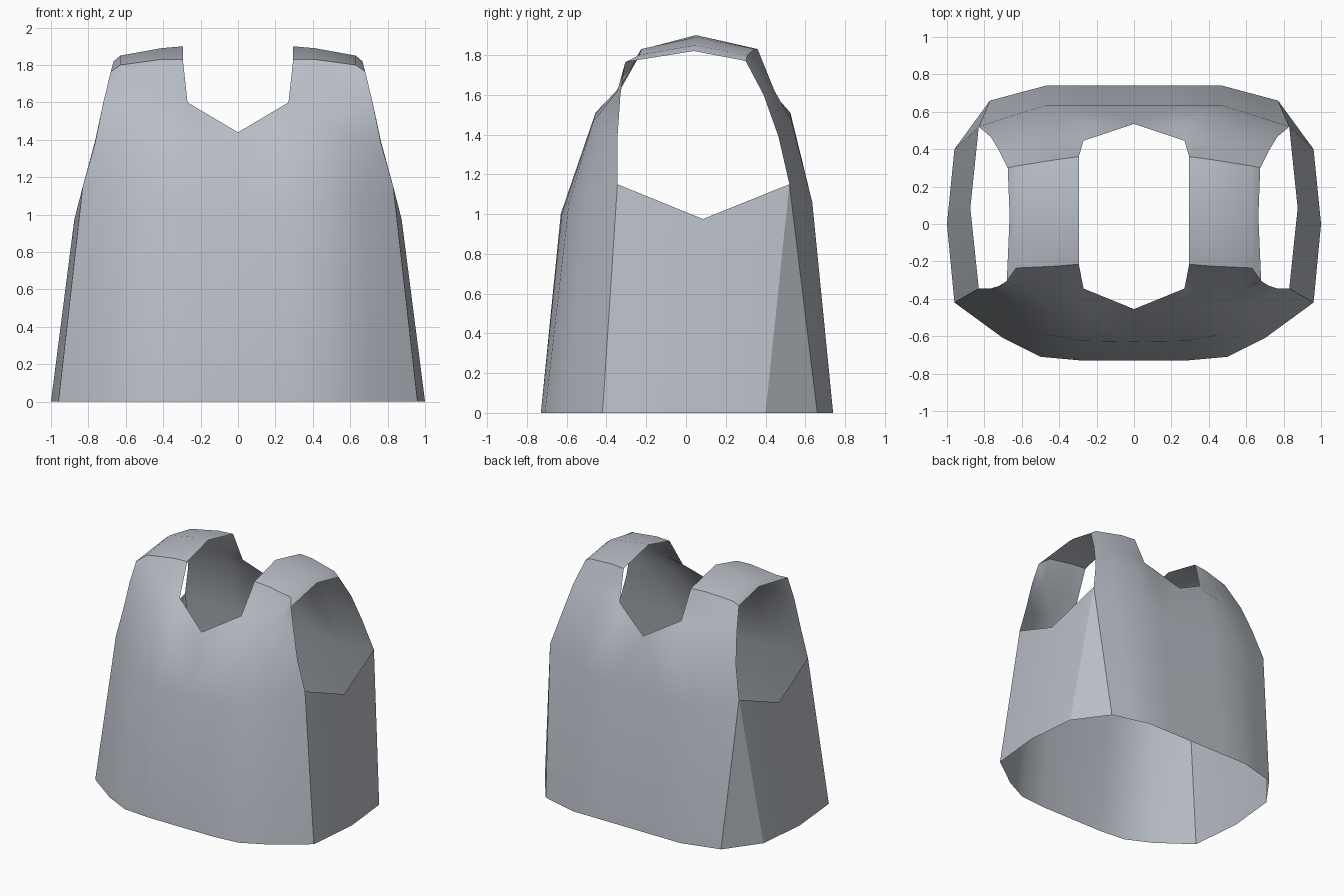
import bpy
import bmesh
import math

cube = bpy.data.objects.get("Cube")
if cube:
    bpy.data.objects.remove(cube, do_unlink=True)

cloth = bpy.data.materials.new("grey cloth")
cloth.use_nodes = True
GREY = (0.48, 0.51, 0.56, 1.0)
cloth.diffuse_color = GREY
cloth.node_tree.nodes["Principled BSDF"].inputs["Base Color"].default_value = GREY


def sheet(name, rows, flip=False, angle=35):
    """Skin rows of points (None leaves a gap) and mirror the sheet across x = 0."""
    bm = bmesh.new()
    made = {}

    def vert(p):
        if p is None:
            return None
        if p not in made:
            made[p] = bm.verts.new(p)
        return made[p]

    grid = [[vert(p) for p in row] for row in rows]
    for low, high in zip(grid, grid[1:]):
        for c in range(len(low) - 1):
            corners = [low[c], low[c + 1], high[c + 1], high[c]]
            loop = [v for v in dict.fromkeys(corners) if v is not None]
            if len(loop) > 2:
                bm.faces.new(loop[::-1] if flip else loop)
    mesh = bpy.data.meshes.new(name)
    bm.to_mesh(mesh)
    bm.free()
    mesh.materials.append(cloth)
    obj = bpy.data.objects.new(name, mesh)
    bpy.context.collection.objects.link(obj)
    bpy.ops.object.select_all(action='DESELECT')
    obj.select_set(True)
    bpy.context.view_layer.objects.active = obj
    mirror = obj.modifiers.new("Mirror", 'MIRROR')
    mirror.use_clip = True
    bpy.ops.object.modifier_apply(modifier=mirror.name)
    bpy.ops.object.shade_smooth_by_angle(angle=math.radians(angle))
    return obj


# Shared seam points: armhole corners and strap ends (inner to outer)
arm_front = (0.83, -0.345, 1.15)
arm_back = (0.83, 0.52, 1.15)
strap_front = [(0.295, -0.215, 1.83), (0.41, -0.225, 1.83),
               (0.63, -0.235, 1.80), (0.68, -0.305, 1.765)]
strap_back = [(0.295, 0.36, 1.83), (0.41, 0.345, 1.83),
              (0.63, 0.31, 1.80), (0.675, 0.30, 1.77)]

# Front panel: hem, chest, neckline, upper chest, strap seam
sheet("front_panel", [
    [(0, -0.73, 0), (0.28, -0.73, 0), (0.50, -0.71, 0), (0.70, -0.61, 0), (0.96, -0.42, 0)],
    [(0, -0.63, 1.0), (0.28, -0.625, 1.0), (0.47, -0.59, 1.05), (0.65, -0.50, 1.1), arm_front],
    [(0, -0.455, 1.44), (0.24, -0.455, 1.51), (0.42, -0.465, 1.47),
     (0.60, -0.43, 1.42), (0.765, -0.345, 1.38)],
    [None, (0.27, -0.345, 1.60), (0.42, -0.35, 1.62), (0.60, -0.345, 1.62), (0.72, -0.33, 1.60)],
    [None] + strap_front,
], angle=50)

# Back panel: same layout
sheet("back_panel", [
    [(0, 0.74, 0), (0.25, 0.74, 0), (0.47, 0.74, 0), (0.62, 0.70, 0), (0.77, 0.66, 0)],
    [(0, 0.635, 1.06), (0.25, 0.635, 1.06), (0.47, 0.635, 1.06), (0.68, 0.57, 1.1), arm_back],
    [(0, 0.535, 1.44), (0.235, 0.525, 1.51), (0.42, 0.53, 1.47),
     (0.60, 0.51, 1.42), (0.765, 0.465, 1.39)],
    [None, (0.27, 0.445, 1.60), (0.42, 0.445, 1.62), (0.60, 0.42, 1.61), (0.72, 0.39, 1.60)],
    [None] + strap_back,
], flip=True, angle=50)

# Side panels: dipped armhole, narrow gusset triangle at the back
sheet("side_panels", [
    [(0.96, -0.42, 0), (1.0, 0, 0), (0.96, 0.40, 0), (0.77, 0.66, 0)],
    [arm_front, (0.875, 0.085, 0.975), arm_back, arm_back],
], angle=25)

# Shoulder straps arching from front to back
sheet("shoulder_straps", [
    strap_front,
    [(0.295, 0.05, 1.90), (0.41, 0.05, 1.89), (0.63, 0.045, 1.85), (0.665, 0.04, 1.82)],
    strap_back,
], angle=40)
